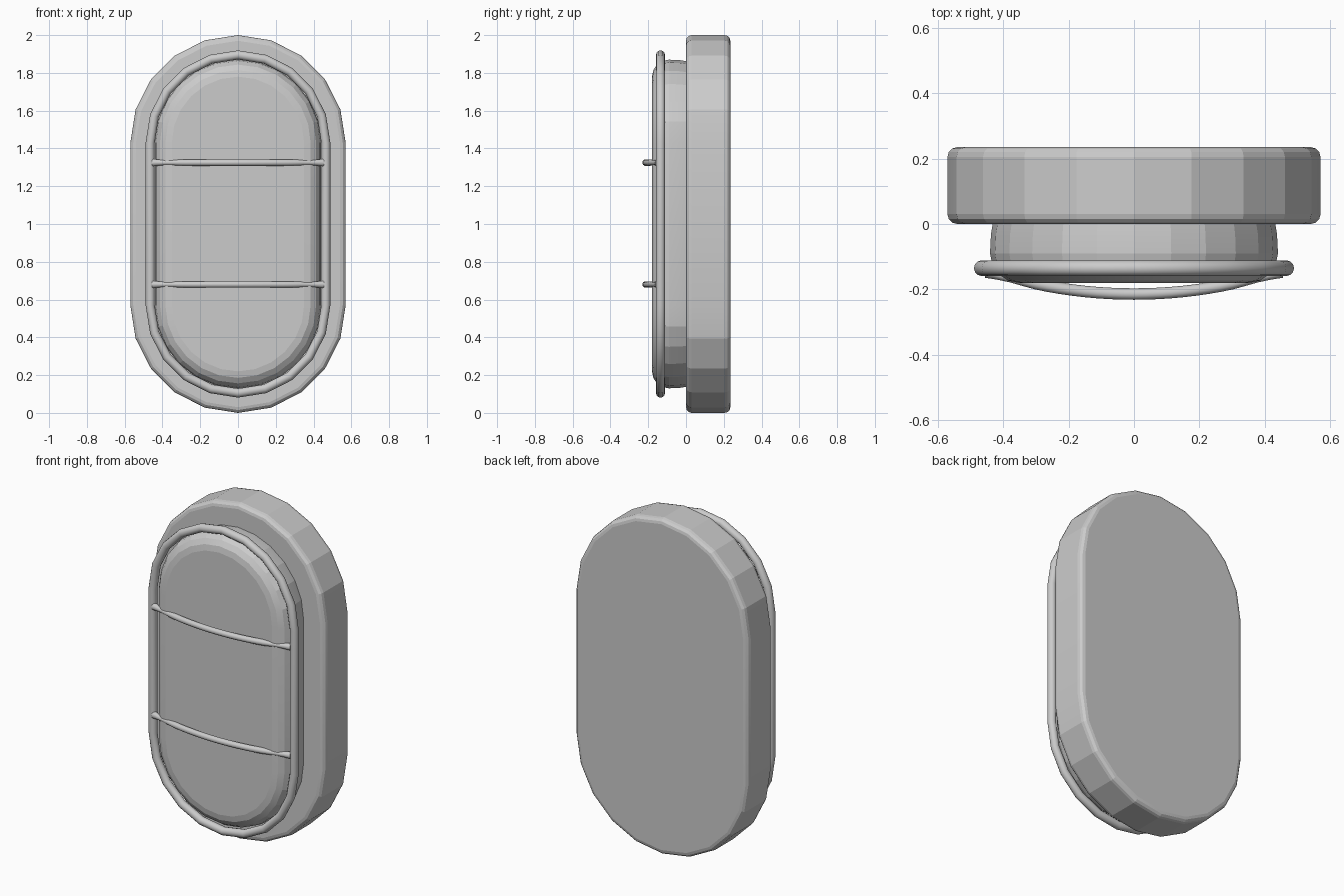
import bpy, bmesh, math

cube = bpy.data.objects.get("Cube")
if cube:
    bpy.data.objects.remove(cube)

grey = bpy.data.materials.new("plain grey")
grey.use_nodes = True
colour = (0.6, 0.6, 0.6, 1)
grey.diffuse_color = colour
grey.node_tree.nodes["Principled BSDF"].inputs["Base Color"].default_value = colour

HALF = 0.43  # half length of the straight sides


def stadium(radius, y, steps):
    """Upright pill outline around the centre of the model."""
    points = []
    for side in (0, 1):
        for i in range(steps + 1):
            a = math.pi * (side + i / steps)
            centre = 1 + (HALF if side == 0 else -HALF)
            points.append((radius * math.cos(a), y, centre + radius * math.sin(a)))
    return points


def make_object(name, bm, angle):
    bmesh.ops.recalc_face_normals(bm, faces=bm.faces)
    mesh = bpy.data.meshes.new(name)
    bm.to_mesh(mesh)
    bm.free()
    mesh.materials.append(grey)
    obj = bpy.data.objects.new(name, mesh)
    bpy.context.collection.objects.link(obj)
    bpy.ops.object.select_all(action='DESELECT')
    obj.select_set(True)
    bpy.context.view_layer.objects.active = obj
    bpy.ops.object.shade_smooth_by_angle(angle=math.radians(angle))
    return obj


def skin(name, loops, closed=False, angle=10):
    """Join successive loops of points, capping the ends if open."""
    bm = bmesh.new()
    rows = [[bm.verts.new(p) for p in loop] for loop in loops]
    n = len(rows[0])
    pairs = list(zip(rows, rows[1:]))
    if closed:
        pairs.append((rows[-1], rows[0]))
    else:
        bm.faces.new(rows[0])
        bm.faces.new(rows[-1])
    for a, b in pairs:
        for i in range(n):
            j = (i + 1) % n
            bm.faces.new((a[i], a[j], b[j], b[i]))
    return make_object(name, bm, angle)


def rounded(radius, y, bevel, direction, steps=3):
    """Quarter-round edge profile ending at depth y."""
    result = []
    for i in range(steps + 1):
        a = math.pi / 2 * i / steps
        result.append((radius - bevel * (1 - math.cos(a)),
                       y - direction * bevel * (1 - math.sin(a))))
    return result


# Wall plate with softened front and back edges
profile = rounded(0.57, 0.0, 0.03, -1)[::-1] + rounded(0.57, 0.235, 0.03, 1)
skin("back_plate", [stadium(r, y, 10) for r, y in profile])

# Domed lamp cover
profile = [(0.43, 0.01), (0.437, -0.03)] + rounded(0.44, -0.18, 0.09, -1, 4)
skin("lamp_cover", [stadium(r, y, 12) for r, y in profile])

# Guard ring around the cover
loops = []
for i in range(12):
    a = math.tau * i / 12
    loops.append(stadium(0.465 + 0.024 * math.cos(a), -0.135 + 0.024 * math.sin(a), 10))
skin("guard_ring", loops, closed=True, angle=60)

# Two bowed guard bars, slightly flared at their ends
for name, z in (("lower_guard_bar", 0.68), ("upper_guard_bar", 1.325)):
    loops = []
    for i in range(25):
        t = -1 + i / 12
        x = 0.45 * t
        y = -0.214 + 0.07 * t * t
        radius = 0.0175 - 0.004 * math.exp(-((abs(t) - 0.83) / 0.12) ** 2)
        radius += 0.004 * max(0, abs(t) - 0.9) / 0.1
        slope = math.atan2(0.14 * t, 0.45)
        loop = []
        for k in range(10):
            a = math.tau * k / 10
            c = radius * math.cos(a)
            loop.append((x - c * math.sin(slope), y + c * math.cos(slope),
                         z + radius * math.sin(a)))
        loops.append(loop)
    skin(name, loops, angle=60)
